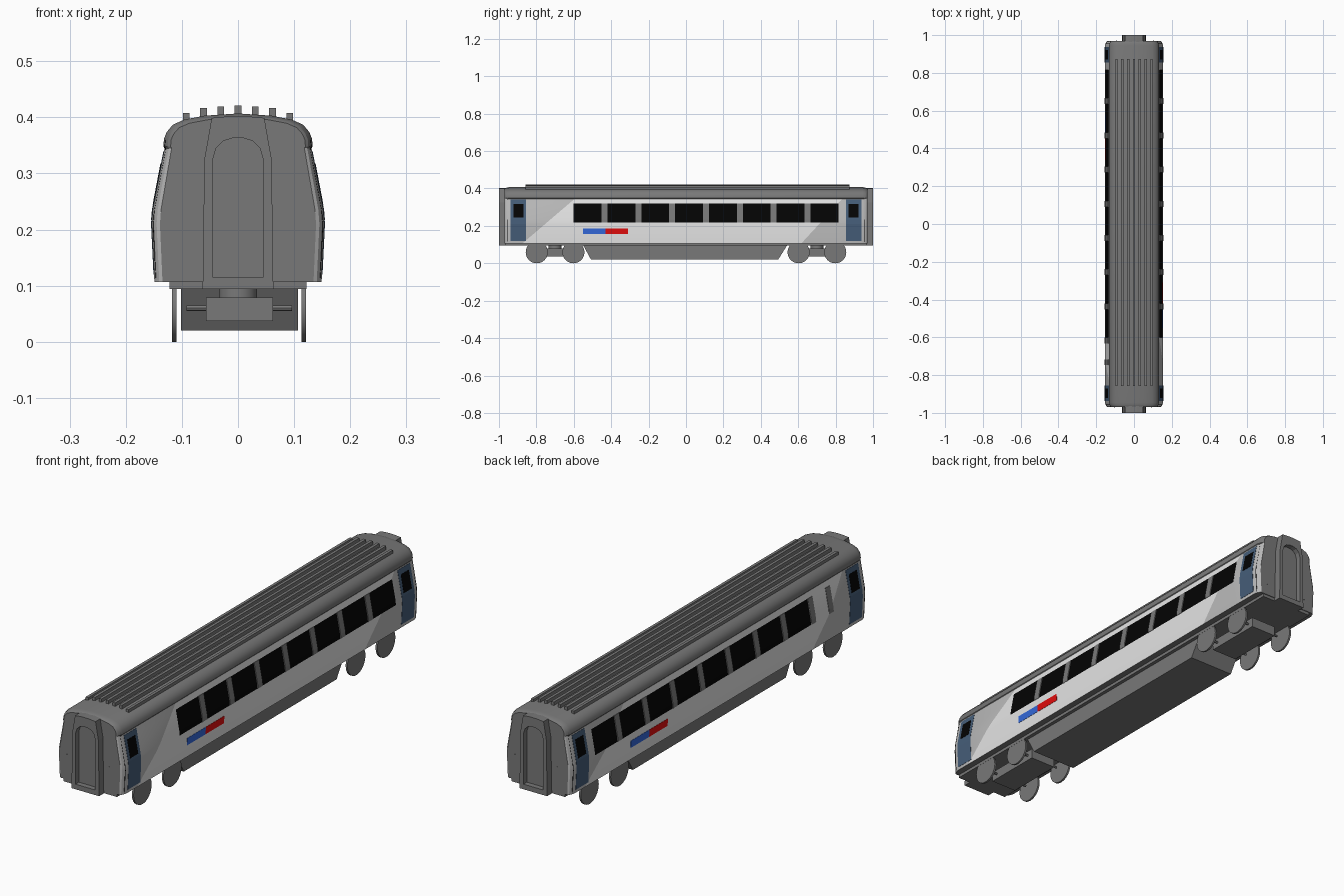
import bpy, bmesh, math
from mathutils import Vector

if "Cube" in bpy.data.objects:
    bpy.data.objects.remove(bpy.data.objects["Cube"])


def material(name, r, g, b):
    m = bpy.data.materials.new(name)
    m.diffuse_color = (r, g, b, 1)
    m.use_nodes = True
    m.node_tree.nodes["Principled BSDF"].inputs["Base Color"].default_value = m.diffuse_color
    return m


GREY = material("dark grey", .19, .19, .19)
WHITE = material("off white", .78, .78, .78)
LIGHT = material("light grey", .5, .5, .5)
DOOR = material("slate blue", .06, .11, .19)
GLASS = material("black glass", .001, .001, .001)
BLUE = material("bright blue", .034, .14, .7)
RED = material("red", .75, .004, .004)


def finish(name, bm, mats, smooth=None, inward=False):
    bmesh.ops.recalc_face_normals(bm, faces=bm.faces[:])
    if inward:
        bmesh.ops.reverse_faces(bm, faces=bm.faces[:])
    me = bpy.data.meshes.new(name)
    bm.to_mesh(me)
    bm.free()
    for m in mats:
        me.materials.append(m)
    ob = bpy.data.objects.new(name, me)
    bpy.context.collection.objects.link(ob)
    if smooth:
        bpy.ops.object.select_all(action='DESELECT')
        ob.select_set(True)
        bpy.context.view_layer.objects.active = ob
        bpy.ops.object.shade_smooth_by_angle(angle=math.radians(smooth))
    return ob


def bridge(bm, a, b):
    for i in range(len(a)):
        j = (i + 1) % len(a)
        bm.faces.new((a[i], a[j], b[j], b[i]))


def prism(name, loop_a, loop_b, mat):
    bm = bmesh.new()
    a = [bm.verts.new(p) for p in loop_a]
    b = [bm.verts.new(p) for p in loop_b]
    bridge(bm, a, b)
    bm.faces.new(a)
    bm.faces.new(b)
    return finish(name, bm, [mat])


def box(name, x0, x1, y0, y1, z0, z1, mat):
    ring = [(x0, y0), (x1, y0), (x1, y1), (x0, y1)]
    return prism(name, [(x, y, z0) for x, y in ring], [(x, y, z1) for x, y in ring], mat)


def cylinder(name, centre, radius, length, axis, mat, sides=32):
    bm = bmesh.new()
    bmesh.ops.create_cone(bm, cap_ends=True, segments=sides, radius1=radius, radius2=radius, depth=length)
    q = Vector((0, 0, 1)).rotation_difference(Vector(axis)).to_matrix()
    for v in bm.verts:
        v.co = q @ v.co + Vector(centre)
    return finish(name, bm, [mat], 30)


# Body shell: cross-section lofted along y with rounded end corners
SIDE = [(.149, .107), (.154, .21), (.152, .235), (.131, .345)]
ROOF = [(.133, .348), (.132, .362), (.127, .374), (.116, .387), (.096, .396), (.06, .403)]
half = SIDE + ROOF
section = half + [(0, .407)] + [(-x, z) for x, z in reversed(half)]
ends = [(.97, .015), (.966, .009), (.957, .004), (.945, 0)]
stations = [(-y, i) for y, i in ends] + [(y, i) for y, i in reversed(ends)]
bm = bmesh.new()
rings = []
for y, inset in stations:
    rings.append([bm.verts.new((x * (1 - inset / .155), y,
                                z - inset * .5 * max(0, z - .345) / .06)) for x, z in section])
for a, b in zip(rings, rings[1:]):
    bridge(bm, a, b)
bm.faces.new(rings[0])
bm.faces.new(rings[-1])


def cut_side(s, co, no):
    faces = [f for f in bm.faces if f.calc_center_median().x * s > .1 and f.calc_center_median().z < .345]
    geom = faces + list({e for f in faces for e in f.edges}) + list({v for f in faces for v in f.verts})
    bmesh.ops.bisect_plane(bm, geom=geom, dist=1e-5, plane_co=co, plane_no=no)


# Diagonal paint boundaries (half-turn copies) and the window band opening
DIAGONALS = [(-.87, 1.17), (.62, .92)]
W0, W1, WZ0, WZ1 = -.601, .815, .217, .32
for s in (1, -1):
    for y0, slope in DIAGONALS:
        cut_side(s, (0, s * y0, .11), (0, s, -slope))
    for y in (W0, W1):
        cut_side(s, (0, y, 0), (0, 1, 0))
    for z in (WZ0, WZ1):
        cut_side(s, (0, 0, z), (0, 0, 1))
opening = []
for f in bm.faces:
    c = f.calc_center_median()
    y = c.y if c.x > 0 else -c.y
    left, right = [y0 + k * (c.z - .11) for y0, k in DIAGONALS]
    if c.z > .345 or c.z < .1075 or abs(c.y) > .9699:
        f.material_index = 0
    else:
        f.material_index = 2 if y < left or y > right else 1
        if abs(c.x) > .1 and W0 < c.y < W1 and WZ0 < c.z < WZ1:
            opening.append(f)
bmesh.ops.delete(bm, geom=opening, context='FACES')
finish("coach_body", bm, [GREY, WHITE, LIGHT], 25)

# Dark interior lining, facing inwards, with a grey ceiling
bm = bmesh.new()
rings = [[bm.verts.new((x * .985, y, max(.114, z - .003))) for x, z in section] for y in (-.955, .955)]
bridge(bm, *rings)
for ring in rings:
    bm.faces.new(ring)
for f in bm.faces:
    f.material_index = int(f.calc_center_median().z > .342)
finish("interior_lining", bm, [GLASS, GREY], inward=True)


# Thin plates that follow the curved side
def side_x(z):
    for (xa, za), (xb, zb) in zip(SIDE, SIDE[1:]):
        if z <= zb:
            return xa + (xb - xa) * (z - za) / (zb - za)
    return SIDE[-1][0]


def plate(name, s, y0, y1, z0, z1, mat, out=.001):
    zs = [z0] + [z for _, z in SIDE if z0 < z < z1] + [z1]
    prof = [(side_x(z) + out, z) for z in zs] + [(side_x(z) - .002, z) for z in reversed(zs)]
    prism(name, [(s * x, y0, z) for x, z in prof], [(s * x, y1, z) for x, z in prof], mat)


for s, side in ((1, "right"), (-1, "left")):
    for i in range(7):
        y = W0 + .149 + i * .181
        plate(f"window_pillar_{side}_{i}", s, y, y + .032, WZ0, WZ1, GREY, .0015)
    for e, end in ((-1, "front"), (1, "back")):
        plate(f"door_{side}_{end}", s, e * .855, e * .937, .12, .34, DOOR)
        plate(f"door_window_{side}_{end}", s, e * .87, e * .922, .245, .318, GLASS, .002)
# Extra pillars on the left side
for i, y in enumerate((-.617, -.732)):
    plate(f"extra_pillar_{i}", -1, y - .015, y + .015, WZ0, WZ1, GREY, .0015)
# Two-colour side stripes
plate("stripe_blue_right", 1, -.551, -.43, .157, .187, BLUE)
plate("stripe_red_right", 1, -.43, -.309, .157, .187, RED)
plate("stripe_blue_left", -1, .58, .459, .157, .187, BLUE)
plate("stripe_red_left", -1, .459, .338, .157, .187, RED)

# Roof ribs
for i, top in enumerate((.408, .417, .419, .421, .419, .417, .408)):
    x = (i - 3) * .0308
    box(f"roof_rib_{i}", x - .006, x + .006, -.857, .874, .385, top, GREY)

# End gangways with a recessed arched door, and handrails
OUTER = [(-.063, .094), (-.06, .325), (-.052, .37), (-.047, .399), (-.016, .402)]
INNER = [(-.045, .115), (-.045, .325), (-.039, .345), (-.026, .358), (-.01, .363)]
OUTER += [(-x, z) for x, z in reversed(OUTER)]
INNER += [(-x, z) for x, z in reversed(INNER)]
for e, end in ((-1, "front"), (1, "back")):
    bm = bmesh.new()
    loops = [[bm.verts.new((x, e * y, z)) for x, z in pts]
             for pts, y in ((OUTER, .96), (OUTER, 1), (INNER, 1), (INNER, .978))]
    for a, b in zip(loops, loops[1:]):
        bridge(bm, a, b)
    bm.faces.new(loops[0])
    bm.faces.new(loops[-1])
    finish(f"gangway_{end}", bm, [GREY])
    for x in (-.103, .092):
        box(f"handrail_{end}", -e * x - .003, -e * x + .003, e * .965, e * .9715, .155, .212, GREY)

# Floor and underframe equipment skirt
box("floor", -.122, .122, -.967, .967, .094, .112, GREY)
skirt = [(-.556, .108), (-.508, .02), (.493, .02), (.548, .108)]
prism("underframe", [(-.102, y, z) for y, z in skirt], [(.107, y, z) for y, z in skirt], GREY)

# Bogies with wheels and axles
for yc, end in ((-.7, "front"), (.7, "back")):
    box(f"bogie_frame_{end}", -.057, .062, yc - .125, yc + .125, .037, .079, GREY)
    cylinder(f"bogie_pivot_{end}", (0, yc, .098), .034, .044, (0, 0, 1), GREY)
    for dy in (-.098, .098):
        cylinder(f"axle_{end}", (.002, yc + dy, .06), .005, .188, (1, 0, 0), GREY, 12)
        for s in (-1, 1):
            cylinder(f"wheel_{end}", (.002 + s * .1155, yc + dy, .059), .059, .008, (1, 0, 0), GREY, 32)
